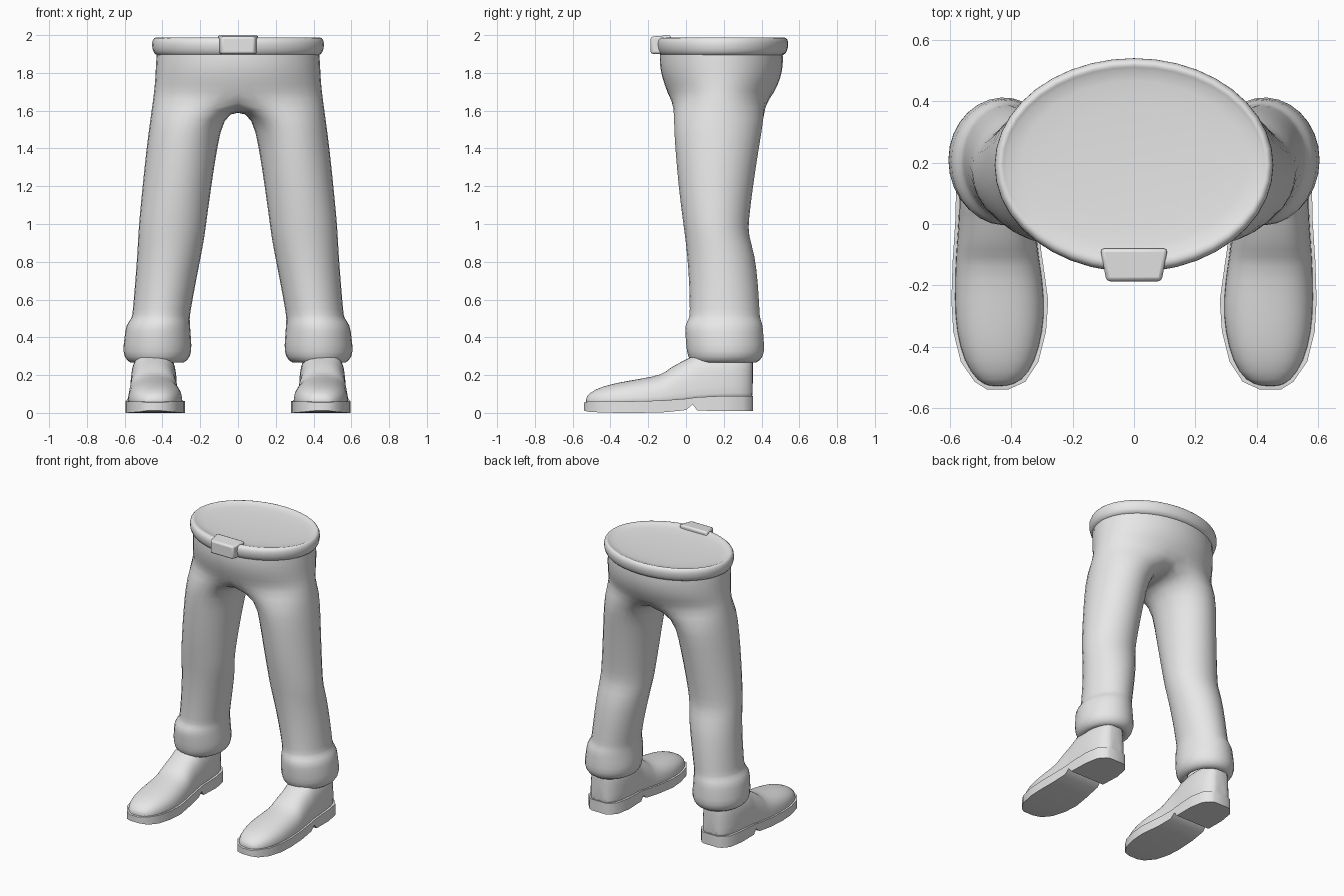
import bpy, bmesh, math

if "Cube" in bpy.data.objects:
    bpy.data.objects.remove(bpy.data.objects["Cube"])

cloth = bpy.data.materials.new("light_grey")
cloth.diffuse_color = (0.8, 0.8, 0.8, 1)
cloth.use_nodes = True
cloth.node_tree.nodes["Principled BSDF"].inputs["Base Color"].default_value = cloth.diffuse_color


def finish(name, bm, mirror=False, merge=False, subsurf=0, sharp=180):
    bmesh.ops.recalc_face_normals(bm, faces=bm.faces[:])
    mesh = bpy.data.meshes.new(name)
    bm.to_mesh(mesh)
    bm.free()
    mesh.materials.append(cloth)
    mesh.shade_smooth()
    if sharp < 180:
        mesh.set_sharp_from_angle(angle=math.radians(sharp))
    ob = bpy.data.objects.new(name, mesh)
    bpy.context.collection.objects.link(ob)
    if mirror:
        m = ob.modifiers.new("mirror", 'MIRROR')
        m.use_mirror_merge = merge
        m.merge_threshold = 0.001
    if subsurf:
        s = ob.modifiers.new("smooth", 'SUBSURF')
        s.levels = s.render_levels = subsurf
    return ob


def add(bm, pts):
    return [bm.verts.new(p) for p in pts]


def bridge(bm, a, b, closed=True):
    n = len(a)
    for i in range(n if closed else n - 1):
        j = (i + 1) % n
        bm.faces.new((a[i], a[j], b[j], b[i]))


def oval(z, rx, yf, yb, count, n=20):
    c, r = (yf + yb) / 2, (yb - yf) / 2
    return [(rx * math.sin(2 * math.pi * k / n), c - r * math.cos(2 * math.pi * k / n), z)
            for k in range(count)]


# Trousers: half of the pelvis, splitting at the crotch into one leg, then mirrored
bm = bmesh.new()
prev = None
for z, rx, yf, yb in [(1.93, .435, -.14, .515), (1.87, .44, -.145, .52), (1.81, .443, -.14, .515),
                      (1.74, .447, -.12, .495), (1.67, .455, -.085, .445)]:
    pts = oval(z, rx, yf, yb, 11)
    if z < 1.7:     # seam dips toward the crotch
        pts = [(x, y, z - .02 * (1 - x / rx)) for x, y, z in pts]
    ring = add(bm, pts)
    if prev:
        bridge(bm, prev, ring, closed=False)
    prev = ring
prev = prev + add(bm, [(0, .33, 1.605), (0, .18, 1.595), (0, .03, 1.605)])
angles = [math.radians(-125 + 25 * k) for k in range(11)]
angles += [math.radians(a) for a in (152.5, 180, 207.5)]
# height, inner x, outer x, front y, back y
leg = [(1.57, .075, .462, -.068, .415), (1.40, .11, .485, -.057, .385), (1.20, .14, .505, -.04, .355),
       (1.02, .165, .523, -.017, .332), (.94, .175, .528, -.006, .33), (.84, .193, .533, .006, .365),
       (.68, .225, .545, .018, .382), (.53, .252, .558, .02, .39), (.50, .255, .562, .018, .392),
       (.465, .253, .595, -.008, .408), (.40, .248, .60, -.002, .41), (.32, .242, .612, .003, .418),
       (.275, .265, .59, .02, .395), (.255, .31, .55, .06, .35), (.30, .33, .53, .08, .33)]
for z, x0, x1, y0, y1 in leg:
    cx, cy = (x0 + x1) / 2, (y0 + y1) / 2
    rx, ry = (x1 - x0) * .515, (y1 - y0) * .515
    ring = add(bm, [(cx + rx * math.cos(a), cy + ry * math.sin(a), z) for a in angles])
    bridge(bm, prev, ring)
    prev = ring
finish("trousers", bm, mirror=True, merge=True, subsurf=1)

# Waistband: rolled rim closed by a shallow lid
bm = bmesh.new()
prev = None
for z, rx, yf, yb in [(1.89, .425, -.13, .505), (1.90, .452, -.15, .535), (1.93, .462, -.162, .545),
                      (1.965, .464, -.165, .55), (1.99, .45, -.15, .535), (1.985, .432, -.12, .515),
                      (1.972, .425, -.11, .508)]:
    ring = add(bm, oval(z, rx, yf, yb, 20))
    if prev:
        bridge(bm, prev, ring)
    prev = ring
mid = bm.verts.new((0, .2, 1.96))
for i in range(20):
    bm.faces.new((prev[i], prev[(i + 1) % 20], mid))
finish("waistband", bm, subsurf=1)

# Front fastening tab, tapered outward
bm = bmesh.new()
bmesh.ops.create_cube(bm, size=1)
for v in bm.verts:
    front = v.co.y < 0
    v.co = (v.co.x * (.18 if front else .22), -.187 if front else -.08,
            (1.992 if front else 2.0) if v.co.z > 0 else 1.90)
tab = finish("waist_tab", bm, sharp=40)
bev = tab.modifiers.new("bevel", 'BEVEL')
bev.width, bev.segments = .012, 2

# Shoe stations: y, inner x, outer x, sole bottom, sole top, upper top, roundness
shoe = [(-.54, .41, .48, .012, .055, .075, .9), (-.515, .355, .52, .006, .06, .105, .9),
        (-.45, .312, .565, .002, .06, .14, .85), (-.35, .287, .59, 0, .06, .163, .85),
        (-.25, .28, .596, 0, .062, .18, .85), (-.12, .298, .592, .003, .066, .203, .85),
        (-.095, .302, .59, .005, .068, .235, .8), (0, .312, .584, .015, .075, .285, .75),
        (.035, .313, .582, .045, .08, .30, .7), (.06, .313, .582, .012, .083, .32, .65),
        (.20, .31, .58, .01, .09, .33, .6), (.30, .328, .563, .01, .09, .33, .6),
        (.343, .365, .525, .01, .09, .33, .6), (.355, .39, .50, .01, .09, .33, .6)]

# Soles with raised heels
bm = bmesh.new()
prev = None
for y, x0, x1, zb, zt, top, e in shoe:
    ring = add(bm, [(x0, y, zb), (x1, y, zb), (x1, y, zt), (x0, y, zt)])
    if prev:
        bridge(bm, prev, ring)
    else:
        bm.faces.new(ring)
    prev = ring
bm.faces.new(prev)
finish("soles", bm, mirror=True, sharp=45)

# Shoe uppers: arched sections set just inside the sole edge
bm = bmesh.new()
prev = None
for y, x0, x1, zb, zt, top, e in shoe:
    cx, hw = (x0 + x1) / 2, (x1 - x0) / 2 - .01
    y = max(y, -.53)
    pts = [(cx + hw, y, zt - .02)]
    for k in range(13):
        a = math.pi * k / 12
        c, s = math.cos(a), max(0, math.sin(a))
        pts.append((cx + math.copysign(hw * abs(c) ** e, c), y, zt + (top - zt) * s ** e))
    pts.append((cx - hw, y, zt - .02))
    ring = add(bm, pts)
    if prev:
        bridge(bm, prev, ring)
    else:
        bm.faces.new(ring)
    prev = ring
bm.faces.new(prev)
finish("shoe_uppers", bm, mirror=True, subsurf=1)
